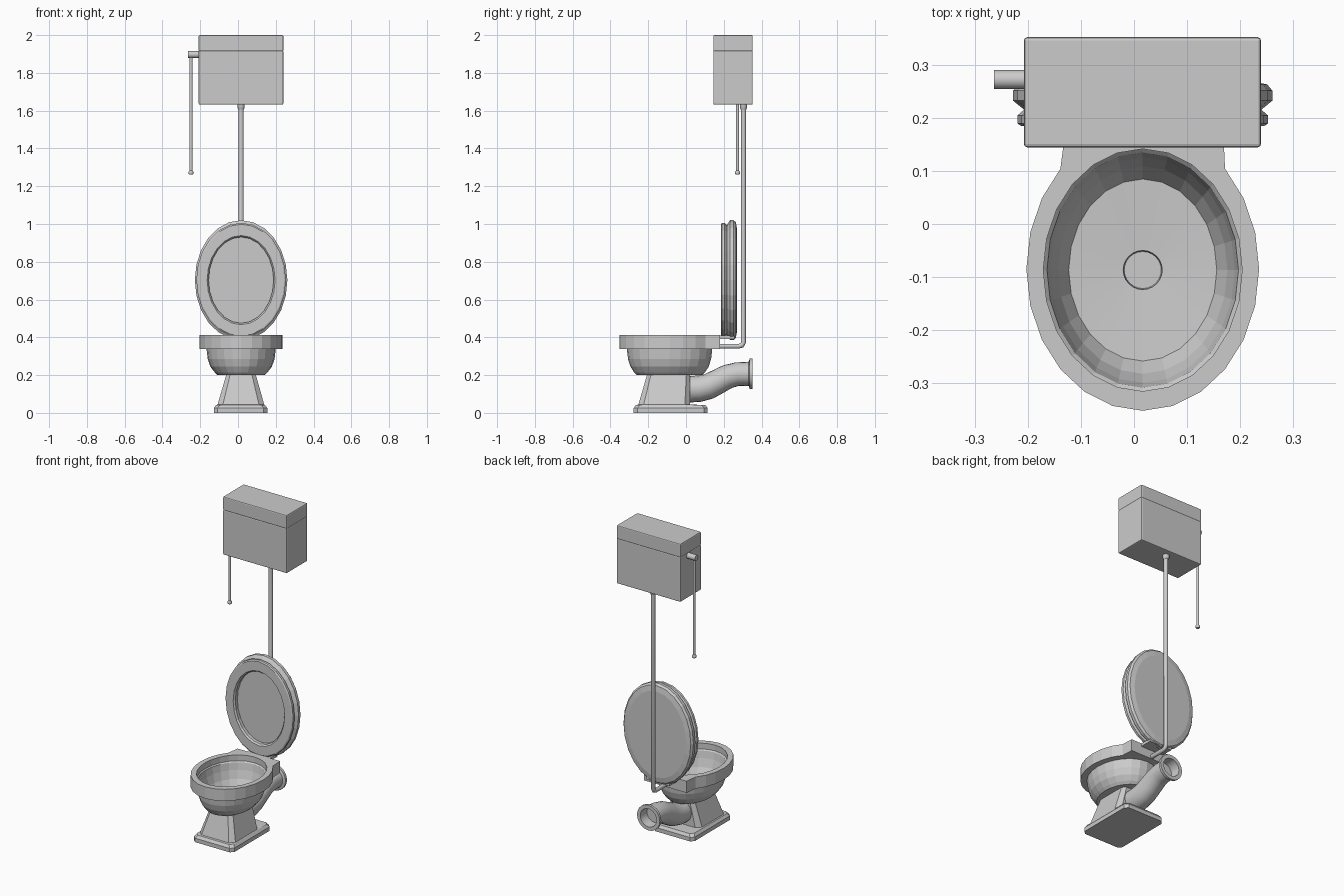
import bpy, bmesh
from math import cos, sin, pi, radians
from mathutils import Vector

if "Cube" in bpy.data.objects:
    bpy.data.objects.remove(bpy.data.objects["Cube"])

CX = 0.0165   # middle of bowl, seat and pipes
N = 24


def loft(name, rings, cap0=True, cap1=True, closed=False, smooth=None):
    """Skin a list of equal-count rings into one mesh object."""
    bm = bmesh.new()
    loops = [[bm.verts.new(p) for p in r] for r in rings]
    n = len(loops[0])
    pairs = list(zip(loops, loops[1:]))
    if closed:
        pairs.append((loops[-1], loops[0]))
    for a, b in pairs:
        for i in range(n):
            j = (i + 1) % n
            bm.faces.new((a[i], a[j], b[j], b[i]))
    if cap0 and not closed:
        bm.faces.new(loops[0][::-1])
    if cap1 and not closed:
        bm.faces.new(loops[-1])
    bmesh.ops.recalc_face_normals(bm, faces=bm.faces)
    me = bpy.data.meshes.new(name)
    bm.to_mesh(me)
    bm.free()
    ob = bpy.data.objects.new(name, me)
    bpy.context.collection.objects.link(ob)
    if smooth:
        bpy.ops.object.select_all(action='DESELECT')
        ob.select_set(True)
        bpy.context.view_layer.objects.active = ob
        bpy.ops.object.shade_smooth_by_angle(angle=radians(smooth))
    return ob


def oval(c, rx, ry, axis='z', n=N):
    """Ellipse lying flat (axis z) or standing upright (axis y)."""
    pts = []
    for i in range(n):
        a, b = rx * cos(2 * pi * i / n), ry * sin(2 * pi * i / n)
        pts.append(Vector(c) + Vector((a, b, 0) if axis == 'z' else (a, 0, b)))
    return pts


def chamfered(x0, x1, y0, y1, z, c):
    return [(x0 + c, y0, z), (x1 - c, y0, z), (x1, y0 + c, z), (x1, y1 - c, z),
            (x1 - c, y1, z), (x0 + c, y1, z), (x0, y1 - c, z), (x0, y0 + c, z)]


def tube(name, path, radii, n=16, cap1=True):
    """Round pipe along a path in the y-z plane."""
    pts = [Vector((CX, y, z)) for y, z in path]
    X, rings = Vector((1, 0, 0)), []
    for i, p in enumerate(pts):
        t = (pts[min(i + 1, len(pts) - 1)] - pts[max(i - 1, 0)]).normalized()
        v = t.cross(X)
        rings.append([p + radii[i] * (X * cos(2 * pi * k / n) + v * sin(2 * pi * k / n))
                      for k in range(n)])
    return loft(name, rings, cap1=cap1, smooth=40)


def box(name, x0, x1, y0, y1, z0, z1, bevel=0.0):
    ob = loft(name, [[(x0, y0, z), (x1, y0, z), (x1, y1, z), (x0, y1, z)] for z in (z0, z1)])
    if bevel:
        m = ob.modifiers.new("bevel", 'BEVEL')
        m.width, m.segments = bevel, 2
    return ob


# Cistern and its lid
box("cistern", -0.208, 0.24, 0.145, 0.353, 1.632, 1.918, 0.006)
box("cistern_lid", -0.208, 0.24, 0.145, 0.353, 1.914, 2.0, 0.006)

# Flush lever, pull rod and knob
loft("flush_lever", [[(x, 0.273 + 0.018 * cos(2 * pi * k / 16), 1.897 + 0.018 * sin(2 * pi * k / 16))
                      for k in range(16)] for x in (-0.265, -0.2)], smooth=40)
loft("pull_rod", [oval((-0.249, 0.273, z), 0.008, 0.008, n=12) for z in (1.27, 1.89)], smooth=40)
loft("pull_knob", [oval((-0.249, 0.273, z), r, r, n=12)
                   for z, r in ((1.262, 0.010), (1.266, 0.013), (1.276, 0.013), (1.282, 0.008))], smooth=40)

# Flush pipe with a bend into the rim, and its top collar
tube("flush_pipe", [(0.16, 0.353), (0.28, 0.353), (0.296, 0.358), (0.305, 0.372), (0.305, 1.64)],
     [0.013] * 5)
tube("pipe_collar", [(0.305, 1.605), (0.305, 1.615), (0.305, 1.64)], [0.014, 0.019, 0.019])


# Rim outline: oval with a square ledge at the back
def rim(z):
    pts = oval((CX, -0.085, z), 0.22, 0.268)
    for i, x in zip(range(4, 9), (0.152, 0.08, 0, -0.08, -0.146)):
        pts[i] = Vector((CX + x, 0.18, z))
    return pts


BY = -0.087
# Bowl: outside up, over the rim, down the inside to the drain
profile_out = [(0.200, 0.125, 0.172), (0.215, 0.140, 0.188), (0.245, 0.163, 0.207),
               (0.285, 0.177, 0.220), (0.338, 0.183, 0.226)]
profile_in = [(0.412, 0.188, 0.229), (0.375, 0.188, 0.229), (0.368, 0.181, 0.222),
              (0.325, 0.174, 0.213), (0.275, 0.160, 0.196), (0.235, 0.140, 0.172),
              (0.228, 0.037, 0.037), (0.212, 0.035, 0.035)]
rings = [oval((CX, BY, z), a, b) for z, a, b in profile_out]
rings += [rim(0.338), rim(0.412)]
rings += [oval((CX, BY, z), a, b) for z, a, b in profile_in]
loft("bowl", rings)

# Pedestal with stepped foot
loft("pedestal", [
    chamfered(-0.128, 0.155, -0.277, 0.115, 0.0, 0.02),
    chamfered(-0.128, 0.155, -0.277, 0.115, 0.025, 0.02),
    chamfered(-0.116, 0.143, -0.265, 0.103, 0.042, 0.02),
    chamfered(-0.108, 0.139, -0.252, 0.022, 0.044, 0.028),
    chamfered(-0.060, 0.092, -0.204, 0.022, 0.21, 0.02)])

# Waste outlet and hollow flange
tube("waste_pipe", [(0.0, 0.124), (0.07, 0.128), (0.12, 0.14), (0.17, 0.166), (0.22, 0.192),
                    (0.27, 0.205), (0.338, 0.207)],
     [0.07, 0.07, 0.068, 0.066, 0.064, 0.063, 0.063], n=20, cap1=False)
loft("waste_flange", [oval((CX, y, 0.207), r, r, 'y', 20) for y, r in
     ((0.28, 0.059), (0.332, 0.064), (0.337, 0.08), (0.353, 0.08), (0.353, 0.057), (0.29, 0.054))], smooth=40)

# Raised seat ring
SZ = 0.703
loft("seat", [oval((CX, y, SZ), a, b, 'y') for y, a, b in
     ((0.185, 0.180, 0.236), (0.185, 0.229, 0.296), (0.190, 0.237, 0.303), (0.205, 0.237, 0.303),
      (0.217, 0.223, 0.290), (0.217, 0.172, 0.228), (0.195, 0.172, 0.228))], closed=True)

# Raised seat cover
loft("seat_cover", [oval((CX, y, SZ), a, b, 'y') for y, a, b in
     ((0.216, 0.224, 0.292), (0.233, 0.245, 0.317), (0.252, 0.245, 0.317),
      (0.264, 0.235, 0.306), (0.270, 0.205, 0.272))])

# Hinge bar behind the bowl
box("seat_hinge", CX - 0.08, CX + 0.08, 0.165, 0.258, 0.392, 0.411)
